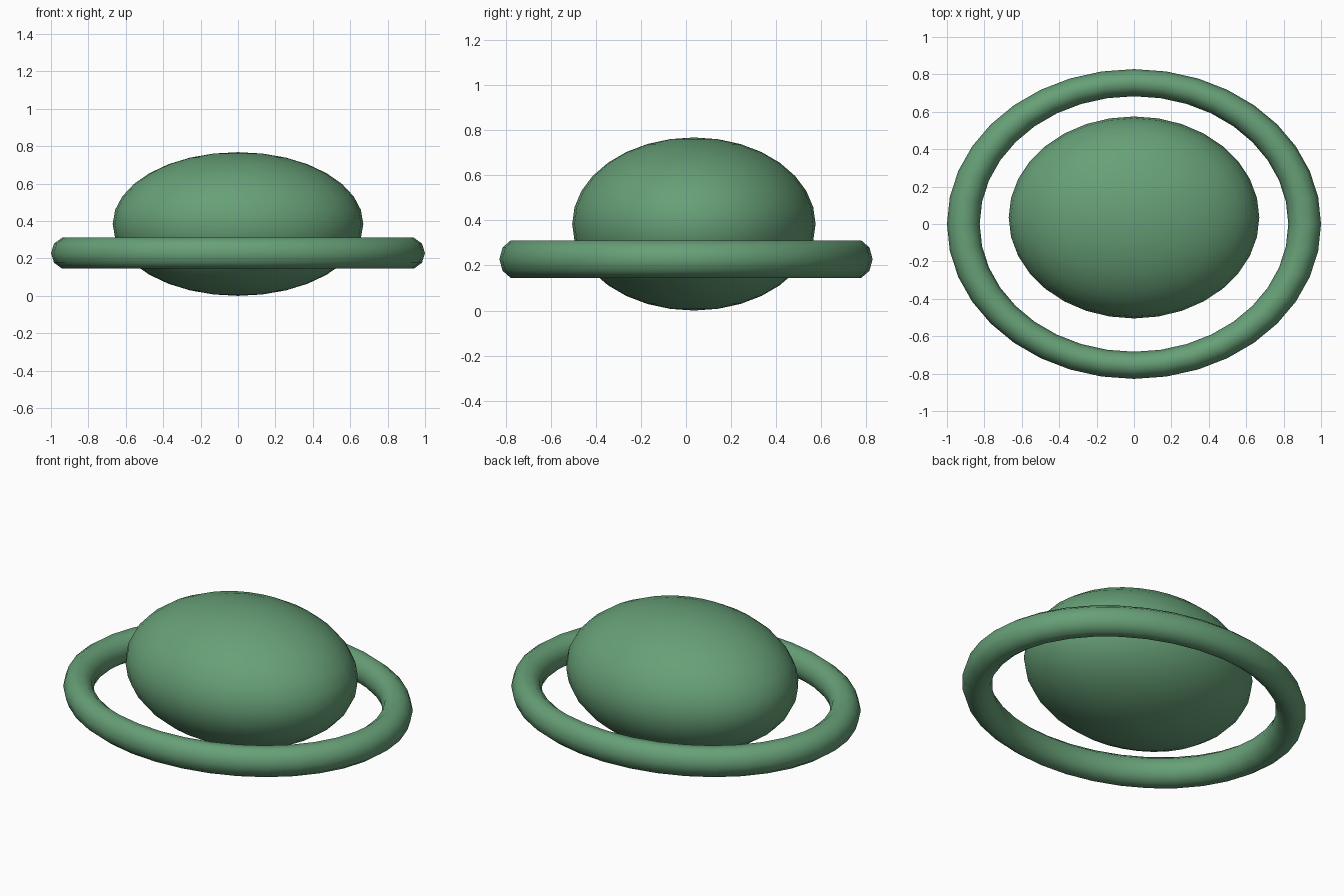
import bpy

if "Cube" in bpy.data.objects:
    bpy.data.objects.remove(bpy.data.objects["Cube"])

green = bpy.data.materials.new("soft_green")
green.diffuse_color = (0.135, 0.35, 0.185, 1)
green.use_nodes = True
green.node_tree.nodes["Principled BSDF"].inputs["Base Color"].default_value = green.diffuse_color


def finish(name, scale):
    """Name, scale, colour and smooth the active part."""
    obj = bpy.context.object
    obj.name = name
    obj.scale = scale
    bpy.ops.object.transform_apply(location=False, rotation=False, scale=True)
    obj.data.materials.append(green)
    bpy.ops.object.shade_smooth()


# Squashed globe, set slightly towards the back
bpy.ops.mesh.primitive_uv_sphere_add(segments=32, ring_count=16, radius=1,
                                     location=(0, 0.035, 0.384))
finish("planet_body", (0.67, 0.54, 0.384))

# Oval ring around the globe, below its middle
bpy.ops.mesh.primitive_torus_add(major_segments=36, minor_segments=10,
                                 major_radius=0.9125, minor_radius=0.0875,
                                 location=(0, 0, 0.228))
finish("planet_ring", (1, 0.828, 1))
